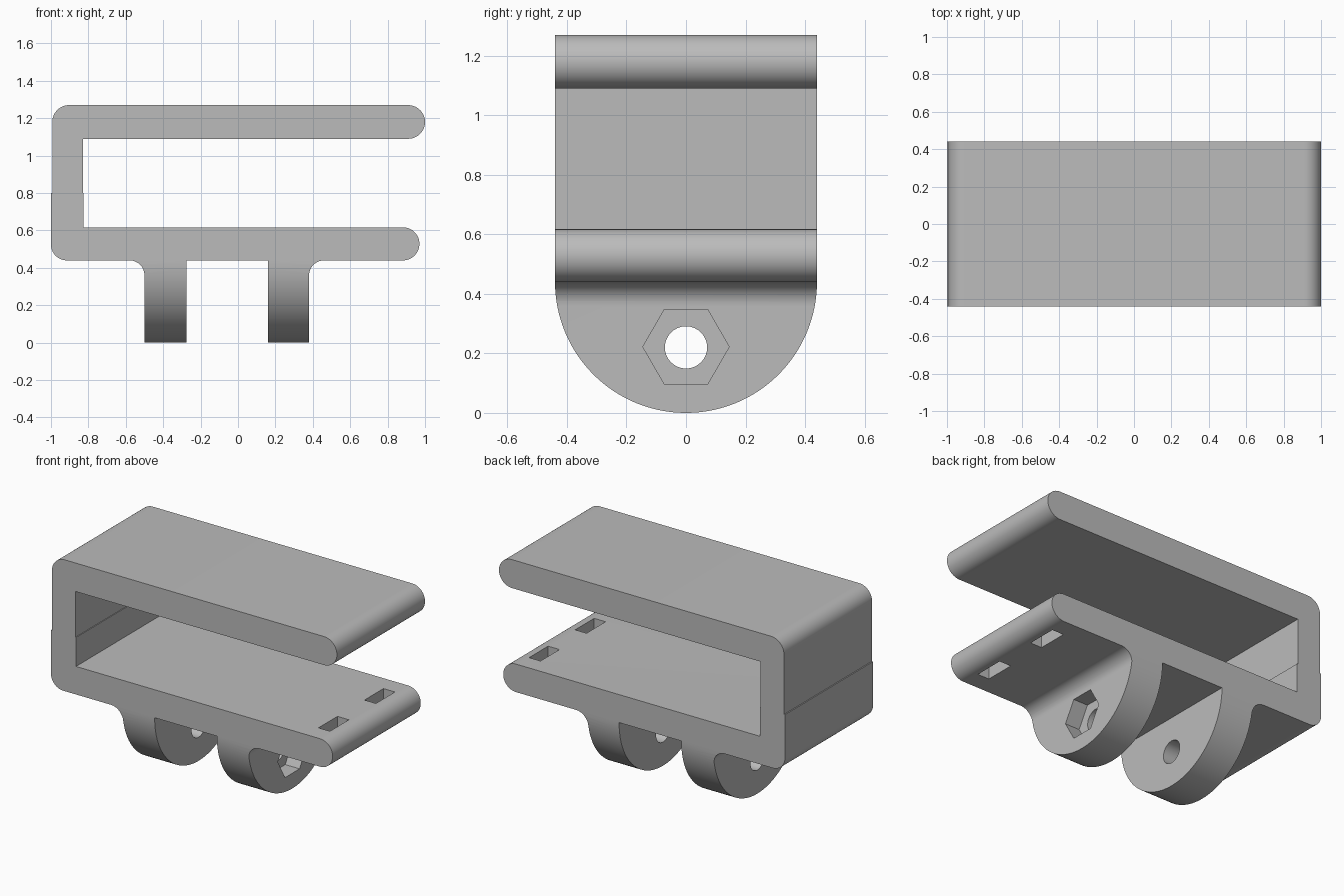
import bpy, bmesh
from math import cos, sin, radians

cube = bpy.data.objects.get("Cube")
if cube:
    bpy.data.objects.remove(cube, do_unlink=True)

grey = bpy.data.materials.new("plain_grey")
grey.use_nodes = True
grey.diffuse_color = (0.5, 0.5, 0.5, 1)
grey.node_tree.nodes["Principled BSDF"].inputs["Base Color"].default_value = (0.5, 0.5, 0.5, 1)


def arc(cx, cy, r, start, end, steps=16):
    angles = [radians(start + (end - start) * i / steps) for i in range(steps + 1)]
    return [(cx + r * cos(a), cy + r * sin(a)) for a in angles]


def extrude(name, points, axis, low, high):
    """Prism from a 2D profile: (x, z) along y, (y, z) along x, (x, y) along z."""
    place = {"x": lambda p, d: (d, p[0], p[1]),
             "y": lambda p, d: (p[0], d, p[1]),
             "z": lambda p, d: (p[0], p[1], d)}[axis]
    bm = bmesh.new()
    rings = [[bm.verts.new(place(p, d)) for p in points] for d in (low, high)]
    bm.faces.new(rings[0])
    bm.faces.new(rings[1])
    n = len(points)
    for i in range(n):
        j = (i + 1) % n
        bm.faces.new((rings[0][i], rings[0][j], rings[1][j], rings[1][i]))
    bmesh.ops.recalc_face_normals(bm, faces=bm.faces)
    mesh = bpy.data.meshes.new(name)
    bm.to_mesh(mesh)
    bm.free()
    mesh.materials.append(grey)
    obj = bpy.data.objects.new(name, mesh)
    bpy.context.collection.objects.link(obj)
    return obj


# Clip, filleted lugs and both arms as one cross-section
profile = (
    [(-1.0, 0.8)]
    + arc(-0.915, 0.525, 0.085, 180, 270)
    + arc(-0.58, 0.36, 0.08, 90, 0)
    + [(-0.5, -0.1), (-0.275, -0.1), (-0.275, 0.44),
       (0.16, 0.44), (0.16, -0.1), (0.38, -0.1)]
    + arc(0.46, 0.36, 0.08, 180, 90)
    + arc(0.8815, 0.5285, 0.0885, -90, 90, 24)
    + [(-0.825, 0.617), (-0.825, 0.8), (-0.83, 0.8), (-0.83, 1.09)]
    + arc(0.91, 1.18, 0.09, -90, 90, 24)
    + arc(-0.903, 1.18, 0.09, 90, 180)
    + [(-0.993, 0.8)]
)
clip = extrude("clip_bracket", profile, "y", -0.6, 0.6)

# Side outline that rounds the lugs
outline = arc(0, 0.44, 0.44, 180, 360, 64) + [(0.44, 1.5), (-0.44, 1.5)]
cutters = [(extrude("lug_outline", outline, "x", -1.5, 1.5), "INTERSECT")]

# Bolt hole through both lugs, with a hexagonal nut pocket
cutters.append((extrude("bolt_hole", arc(0, 0.22, 0.071, 0, 348.75, 31), "x", -0.7, 0.7), "DIFFERENCE"))
cutters.append((extrude("nut_pocket", arc(0, 0.222, 0.145, 0, 300, 5), "x", 0.28, 0.5), "DIFFERENCE"))

# Strap slots in the lower arm
for y in (-0.23, 0.23):
    slot = [(0.79, y - 0.095), (0.87, y - 0.095), (0.87, y + 0.095), (0.79, y + 0.095)]
    cutters.append((extrude("strap_slot", slot, "z", 0.3, 0.8), "DIFFERENCE"))

for cutter, operation in cutters:
    cutter.hide_render = True
    mod = clip.modifiers.new(cutter.name, "BOOLEAN")
    mod.operation = operation
    mod.solver = "EXACT"
    mod.object = cutter

# Bake the cuts and drop the cutters
graph = bpy.context.evaluated_depsgraph_get()
graph.update()
baked = bpy.data.meshes.new_from_object(clip.evaluated_get(graph))
clip.modifiers.clear()
clip.data = baked
for cutter, _ in cutters:
    bpy.data.objects.remove(cutter, do_unlink=True)

bpy.ops.object.select_all(action="DESELECT")
clip.select_set(True)
bpy.context.view_layer.objects.active = clip
bpy.ops.object.shade_smooth_by_angle(angle=radians(30))
